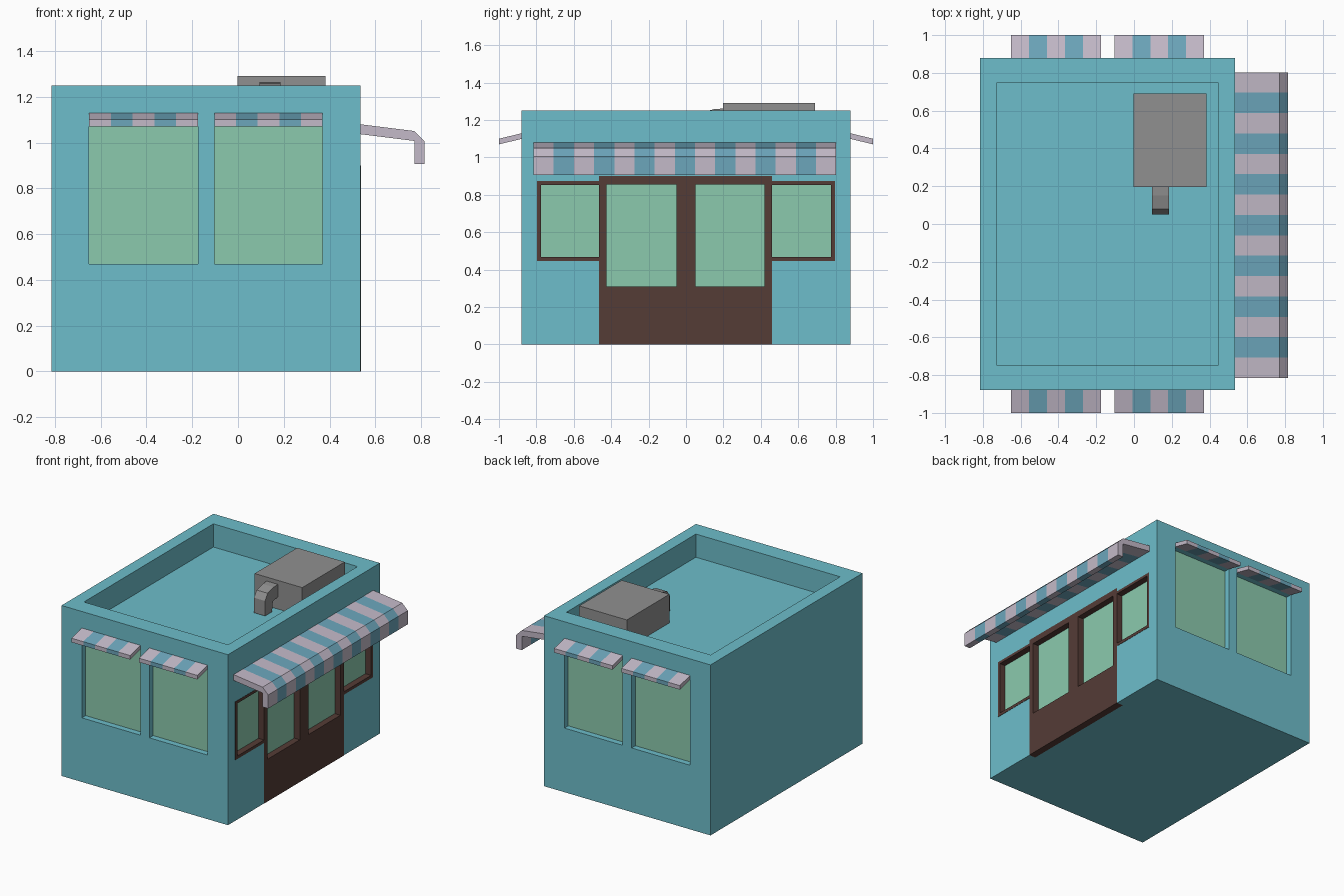
import bpy, bmesh
from mathutils import Vector

if "Cube" in bpy.data.objects:
    bpy.data.objects.remove(bpy.data.objects["Cube"])


def material(name, rgb):
    m = bpy.data.materials.new(name)
    m.diffuse_color = (*rgb, 1)
    m.use_nodes = True
    m.node_tree.nodes["Principled BSDF"].inputs["Base Color"].default_value = m.diffuse_color
    return m


TEAL = material("teal_wall", (0.155, 0.515, 0.597))
PINK = material("pale_stripe", (0.55, 0.49, 0.58))
BLUE = material("blue_stripe", (0.15, 0.38, 0.50))
GLASS = material("green_glass", (0.26, 0.59, 0.42))
BROWN = material("brown_wood", (0.09, 0.045, 0.037))
GREY = material("grey_metal", (0.28, 0.28, 0.28))


def finish(name, bm, mats):
    bmesh.ops.recalc_face_normals(bm, faces=bm.faces)
    me = bpy.data.meshes.new(name)
    bm.to_mesh(me)
    bm.free()
    for m in mats:
        me.materials.append(m)
    ob = bpy.data.objects.new(name, me)
    bpy.context.collection.objects.link(ob)
    return ob


def box(name, x, y, z, *mats):
    """Box from (min, max) ranges on each axis."""
    bm = bmesh.new()
    bmesh.ops.create_cube(bm, size=1)
    for v in bm.verts:
        v.co = Vector([r[0] if c < 0 else r[1] for c, r in zip(v.co, (x, y, z))])
    return finish(name, bm, mats)


def sweep(name, profile, start, end, place, mats, segments=1):
    """Extrude a closed profile in equal segments, alternating materials."""
    bm = bmesh.new()
    rings = []
    for i in range(segments + 1):
        t = start + (end - start) * i / segments
        rings.append([bm.verts.new(place(a, b, t)) for a, b in profile])
    n = len(profile)
    for i in range(segments):
        for j in range(n):
            k = (j + 1) % n
            f = bm.faces.new((rings[i][j], rings[i][k], rings[i + 1][k], rings[i + 1][j]))
            f.material_index = i % len(mats)
    bm.faces.new(rings[0])
    bm.faces.new(rings[-1]).material_index = (segments - 1) % len(mats)
    return finish(name, bm, mats)


X0, X1, Y, H = -0.815, 0.535, 0.88, 1.25
DEPTH, PANE = 0.05, 0.006
WINDOWS = ((-0.65, -0.175), (-0.103, 0.37))

# Building shell
body = box("building", (X0, X1), (-Y, Y), (0, H), TEAL)


def cut(name, x, y, z):
    c = box(name, x, y, z, TEAL)
    c.hide_render = True
    c.hide_set(True)
    mod = body.modifiers.new(name, 'BOOLEAN')
    mod.operation = 'DIFFERENCE'
    mod.solver = 'EXACT'
    mod.object = c


# Sunken roof and shopfront recesses
cut("roof_cutter", (-0.725, 0.445), (-0.75, 0.75), (1.08, 1.5))
cut("side_window_cutter", (X1 - DEPTH, 0.7), (-0.797, 0.797), (0.445, 0.873))
cut("door_cutter", (X1 - DEPTH, 0.7), (-0.465, 0.46), (-0.1, 0.9))

# Front and back windows with their small striped awnings
small_awning = [(Y - 0.005, 1.13), (1.0, 1.10), (1.0, 1.07), (Y - 0.005, 1.10)]
for side, s in (("front", -1), ("back", 1)):
    for i, (a, b) in enumerate(WINDOWS):
        cut(f"{side}_window_cutter_{i}", (a, b), sorted((s * (Y - DEPTH), s * 1.1)), (0.47, 1.10))
        box(f"{side}_window_{i}", (a, b),
            sorted((s * (Y - DEPTH), s * (Y - DEPTH + PANE))), (0.47, 1.10), GLASS)
        sweep(f"{side}_awning_{i}", small_awning, a, b,
              lambda p, q, t: (t, s * p, q), (PINK, BLUE), 5)

# Shopfront glass panes
FX = (X1 - DEPTH, X1 + 0.002)
GX = (X1 - DEPTH, X1 - DEPTH + PANE)
for i, (a, b) in enumerate(((-0.425, -0.05), (0.05, 0.42))):
    box(f"door_glass_{i}", GX, (a, b), (0.31, 0.855), GLASS)
for i, (a, b) in enumerate(((-0.775, -0.465), (0.46, 0.775))):
    box(f"side_window_glass_{i}", GX, (a, b), (0.467, 0.853), GLASS)

# Double door: kick panel, top rail and three stiles
box("door_panel", FX, (-0.465, 0.46), (0, 0.31), BROWN)
box("door_top_rail", FX, (-0.465, 0.46), (0.855, 0.9), BROWN)
for i, r in enumerate(((-0.465, -0.425), (-0.05, 0.05), (0.42, 0.46))):
    box(f"door_stile_{i}", FX, r, (0.31, 0.855), BROWN)

# Side window frames
for i, (a, b, o) in enumerate(((-0.797, -0.465, (-0.797, -0.775)), (0.46, 0.797, (0.775, 0.797)))):
    box(f"side_window_sill_{i}", FX, (a, b), (0.445, 0.467), BROWN)
    box(f"side_window_head_{i}", FX, (a, b), (0.853, 0.873), BROWN)
    box(f"side_window_jamb_{i}", FX, o, (0.467, 0.853), BROWN)

# Large striped awning over the shopfront
big_awning = [(X1 - 0.005, 1.08), (0.77, 1.05), (0.815, 1.005), (0.815, 0.905),
              (0.77, 0.905), (0.77, 1.007), (X1 - 0.005, 1.037)]
sweep("shopfront_awning", big_awning, -0.815, 0.803,
      lambda p, q, t: (p, t, q), (PINK, BLUE), 15)

# Rooftop air unit and its bent duct
box("air_unit", (-0.003, 0.383), (0.197, 0.69), (1.075, 1.29), GREY)
duct = [(0.21, 1.262), (0.15, 1.258), (0.08, 1.24), (0.05, 1.195), (0.05, 1.085),
        (0.13, 1.085), (0.14, 1.16), (0.21, 1.17)]
sweep("air_duct", duct, 0.095, 0.185, lambda p, q, t: (t, p, q), (GREY,))
